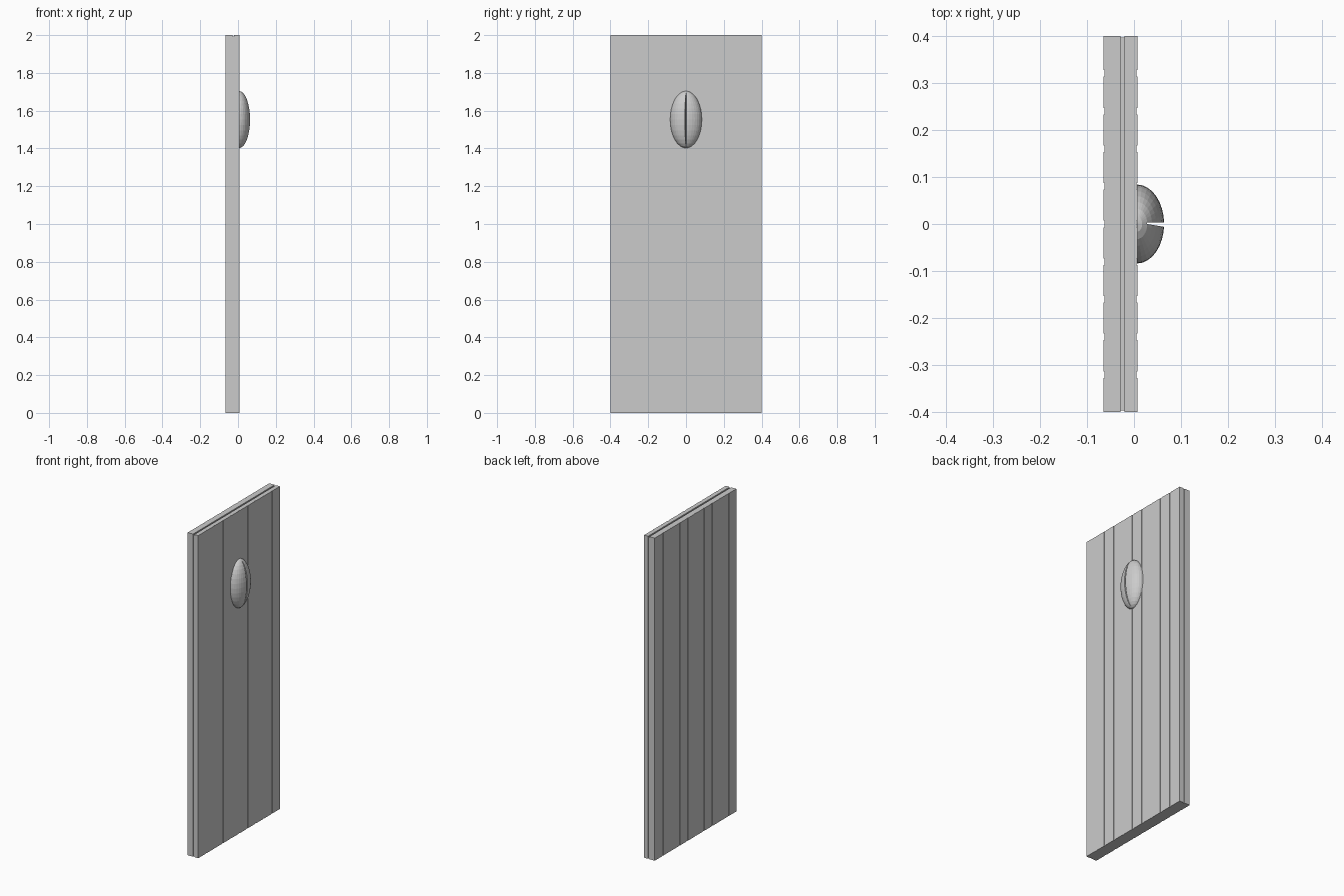
import bpy, bmesh
from mathutils import Matrix, Vector

if "Cube" in bpy.data.objects:
    bpy.data.objects.remove(bpy.data.objects["Cube"])


def prism(name, pts, z0, z1):
    """Extrude a plan outline (x, y) from z0 to z1."""
    bm = bmesh.new()
    face = bm.faces.new([bm.verts.new((x, y, z0)) for x, y in pts])
    ext = bmesh.ops.extrude_face_region(bm, geom=[face])
    top = [v for v in ext["geom"] if isinstance(v, bmesh.types.BMVert)]
    bmesh.ops.translate(bm, verts=top, vec=(0, 0, z1 - z0))
    bmesh.ops.recalc_face_normals(bm, faces=bm.faces)
    return finish(name, bm)


def finish(name, bm):
    mesh = bpy.data.meshes.new(name)
    bm.to_mesh(mesh)
    bm.free()
    obj = bpy.data.objects.new(name, mesh)
    bpy.context.collection.objects.link(obj)
    return obj


def planked(name, inner, outer):
    """Panel whose outer face has shallow vertical grooves between planks."""
    boards, half, width = 10, 0.4, 0.014
    floor = outer - 0.002 * (1 if outer > inner else -1)
    pts = [(inner, half), (inner, -half), (outer, -half)]
    for i in range(1, boards):
        y = -half + i * 2 * half / boards
        a, b = y - width / 2, y + width / 2
        pts += [(outer, a), (floor, a), (floor, b), (outer, b)]
    pts.append((outer, half))
    return prism(name, pts, 0, 2)


# Two planked door faces with a recessed core forming the edge groove
planked("door_front_panel", -0.020, 0.007)
planked("door_back_panel", -0.029, -0.065)
core = [(-0.029, -0.396), (-0.020, -0.396), (-0.020, 0.396), (-0.029, 0.396)]
prism("door_core", core, 0, 1.992)

# Half-ellipsoid boss on the door face
bm = bmesh.new()
bmesh.ops.create_uvsphere(bm, u_segments=32, v_segments=16, radius=1,
                          matrix=Matrix.Translation((0.006, 0, 1.553))
                          @ Matrix.Diagonal((0.058, 0.084, 0.151, 1)))
cut = bmesh.ops.bisect_plane(bm, geom=bm.verts[:] + bm.edges[:] + bm.faces[:],
                             dist=1e-5, plane_co=Vector((0.006, 0, 0)),
                             plane_no=Vector((1, 0, 0)), clear_inner=True)
bmesh.ops.holes_fill(bm, edges=[e for e in bm.edges if e.is_boundary], sides=0)
bmesh.ops.recalc_face_normals(bm, faces=bm.faces)
boss = finish("slotted_boss", bm)

# Narrow vertical slot through the boss
slot = prism("slot_cutter", [(0.028, 0.003), (0.028, 0.000),
                             (0.075, -0.008), (0.075, 0.003)], 1.35, 1.75)
slot.hide_render = True
slot.hide_viewport = True
mod = boss.modifiers.new("slot", "BOOLEAN")
mod.operation = "DIFFERENCE"
mod.solver = "EXACT"
mod.object = slot
